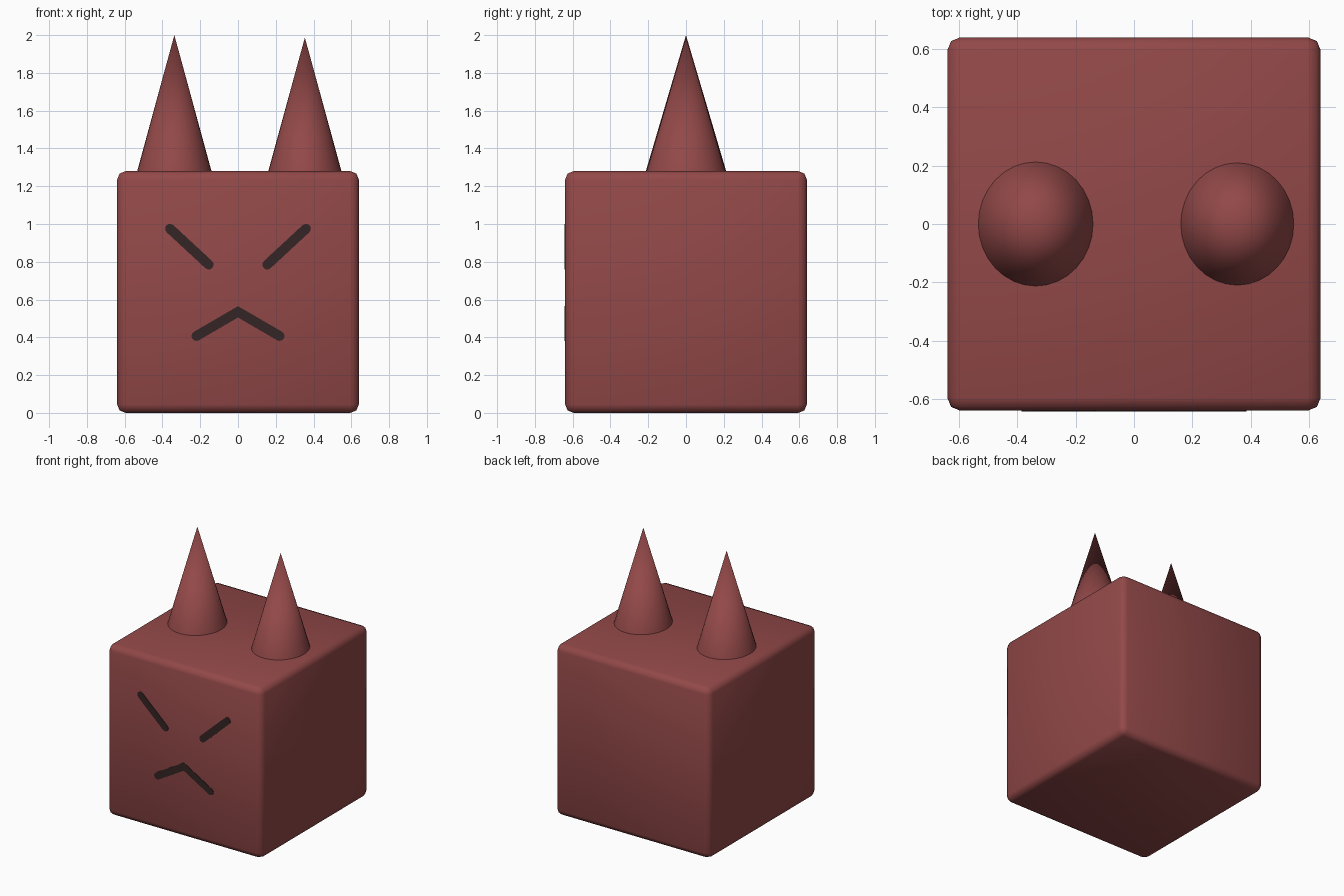
import bpy, bmesh, math
from mathutils import Vector, Matrix

if "Cube" in bpy.data.objects:
    bpy.data.objects.remove(bpy.data.objects["Cube"])


def material(name, rgb):
    m = bpy.data.materials.new(name)
    m.diffuse_color = (*rgb, 1)
    m.use_nodes = True
    m.node_tree.nodes["Principled BSDF"].inputs["Base Color"].default_value = m.diffuse_color
    return m


RED = material("dull red", (0.29, 0.065, 0.065))
DARK = material("dark brown", (0.036, 0.018, 0.018))


def finish(bm, name, mat, smooth):
    bmesh.ops.recalc_face_normals(bm, faces=bm.faces)
    for f in bm.faces:
        f.smooth = smooth
    me = bpy.data.meshes.new(name)
    bm.to_mesh(me)
    bm.free()
    me.materials.append(mat)
    ob = bpy.data.objects.new(name, me)
    bpy.context.collection.objects.link(ob)
    return ob


# Cube body with softly rounded edges
bm = bmesh.new()
bmesh.ops.create_cube(bm, size=1.28, matrix=Matrix.Translation((0, 0, 0.64)))
bmesh.ops.bevel(bm, geom=bm.edges[:], offset=0.045, segments=2, profile=0.5,
                affect='EDGES')
finish(bm, "body", RED, True)


# Horns, slightly oval and not quite equal
def horn(name, x, rx, ry, tip):
    bm = bmesh.new()
    base = 1.275
    bmesh.ops.create_cone(bm, cap_ends=False, segments=32, radius1=1,
                          radius2=0, depth=1)
    bmesh.ops.remove_doubles(bm, verts=bm.verts[:], dist=1e-5)
    bmesh.ops.scale(bm, verts=bm.verts[:], vec=(rx, ry, tip - base))
    bmesh.ops.translate(bm, verts=bm.verts[:], vec=(x, 0, (tip + base) / 2))
    finish(bm, name, RED, True)


horn("left_horn", -0.337, 0.198, 0.214, 2.0)
horn("right_horn", 0.354, 0.195, 0.211, 1.987)


# Painted strokes: thin plates with rounded ends that follow a path
def stroke(name, path, r=0.026, steps=6):
    pts = [Vector(p) for p in path]

    def side(points):
        out = []
        for i in range(1, len(points)):
            d = (points[i] - points[i - 1]).normalized()
            n = Vector((-d.y, d.x))
            if i < len(points) - 1:
                # mitred corner
                e = (points[i + 1] - points[i]).normalized()
                m = (n + Vector((-e.y, e.x))).normalized()
                out.append(points[i] + m * r / m.dot(n))
            else:
                # round cap
                for k in range(steps + 1):
                    a = math.pi * k / steps
                    out.append(points[i] + (n * math.cos(a) + d * math.sin(a)) * r)
        return out

    outline = side(pts) + side(pts[::-1])
    bm = bmesh.new()
    face = bm.faces.new([bm.verts.new((p.x, -0.638, p.y)) for p in outline])
    ext = bmesh.ops.extrude_face_region(bm, geom=[face])
    moved = [v for v in ext["geom"] if isinstance(v, bmesh.types.BMVert)]
    bmesh.ops.translate(bm, verts=moved, vec=(0, -0.005, 0))
    finish(bm, name, DARK, False)


for label, s in (("left", -1), ("right", 1)):
    stroke(label + "_eye", [(s * 0.36, 0.975), (s * 0.155, 0.785)])
stroke("mouth", [(-0.22, 0.407), (0, 0.535), (0.22, 0.407)])
